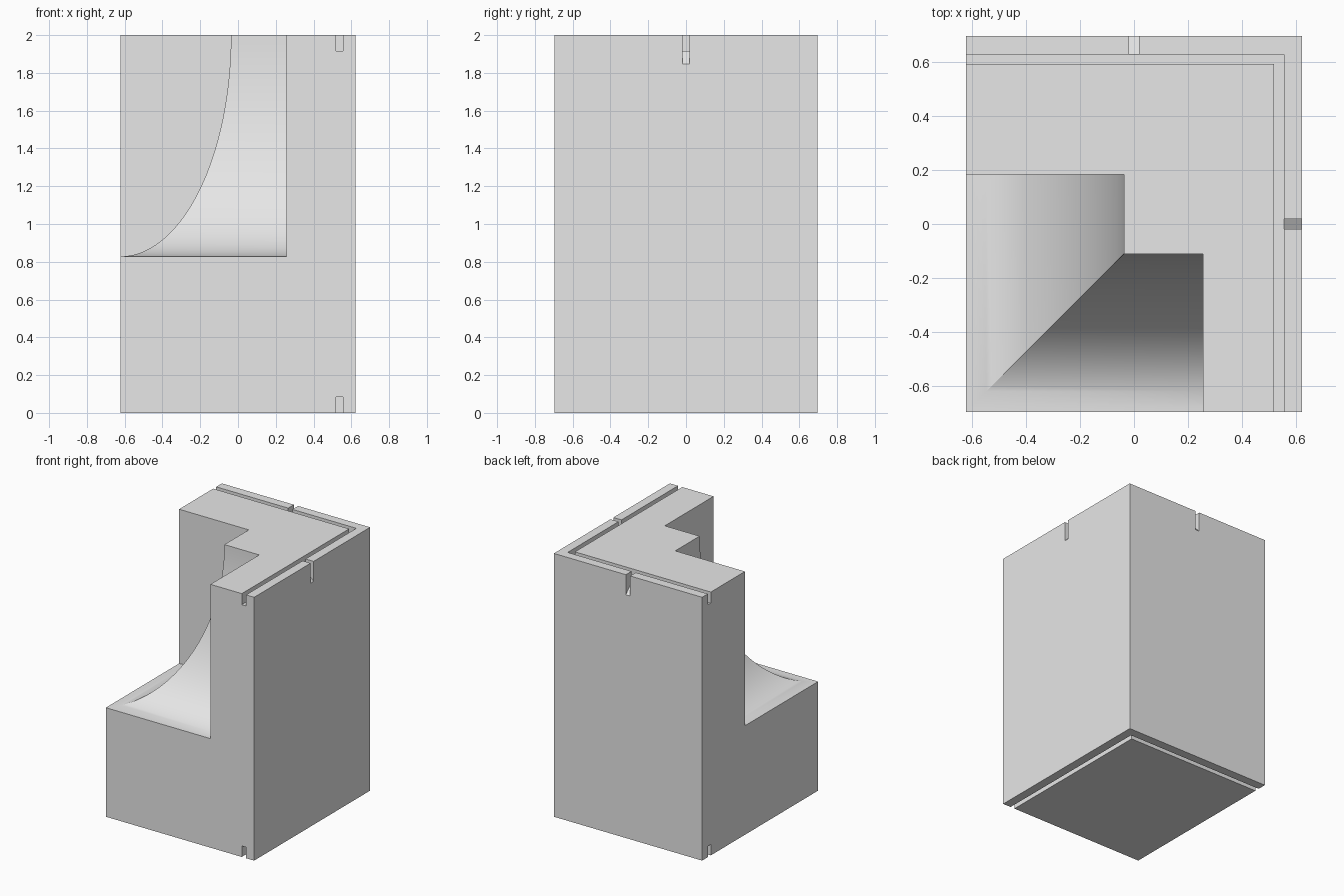
import bpy, bmesh, math

old = bpy.data.objects.get("Cube")
if old:
    bpy.data.objects.remove(old, do_unlink=True)

HX, HY, H = 0.623, 0.696, 2.0          # half width, half depth, height
UNIT = 0.2929                          # module of the scoops
IN, SLOT, DEEP = 0.068, 0.036, 0.084   # groove inset, width, depth
OVER = 0.1                             # cutter overshoot

grey = bpy.data.materials.new("plain_grey")
grey.use_nodes = True
grey.diffuse_color = (0.8, 0.8, 0.8, 1)
grey.node_tree.nodes["Principled BSDF"].inputs["Base Color"].default_value = (0.8, 0.8, 0.8, 1)


def prism(name, profile, start, end, place):
    """Extrude a 2D profile from start to end; place maps (u, v, w) to xyz."""
    bm = bmesh.new()
    face = bm.faces.new([bm.verts.new(place(u, v, start)) for u, v in profile])
    new = bmesh.ops.extrude_face_region(bm, geom=[face])["geom"]
    shift = [b - a for a, b in zip(place(0, 0, start), place(0, 0, end))]
    bmesh.ops.translate(bm, vec=shift, verts=[g for g in new if isinstance(g, bmesh.types.BMVert)])
    bmesh.ops.recalc_face_normals(bm, faces=bm.faces)
    mesh = bpy.data.meshes.new(name)
    bm.to_mesh(mesh)
    bm.free()
    mesh.materials.append(grey)
    obj = bpy.data.objects.new(name, mesh)
    bpy.context.collection.objects.link(obj)
    return obj


def along_x(u, v, w):
    return (w, u, v)


def along_y(u, v, w):
    return (u, w, v)


def along_z(u, v, w):
    return (u, v, w)


# Solid corner block
block = prism("corner_block", [(-HX, -HY), (HX, -HY), (HX, HY), (-HX, HY)], 0, H, along_z)


# Elliptical scoops opening to the left side and to the front
def scoop_profile(edge, steps=48):
    arc = [(edge + 2 * UNIT * math.sin(t), H - 4 * UNIT * math.cos(t))
           for t in (math.pi / 2 * i / steps for i in range(steps + 1))]
    floor = H - 4 * UNIT
    return [(edge - OVER, floor)] + arc + [(arc[-1][0], H + OVER), (edge - OVER, H + OVER)]


cutters = [
    prism("side_scoop_cutter", scoop_profile(-HX), -HY - OVER, -HY + 3 * UNIT, along_y),
    prism("front_scoop_cutter", scoop_profile(-HY), -HX - OVER, -HX + 3 * UNIT, along_x),
]

# L-shaped grooves in the top and bottom
ox, oy = HX - IN, HY - IN
ix, iy = ox - SLOT, oy - SLOT
groove = [(ix, -HY - OVER), (ox, -HY - OVER), (ox, oy),
          (-HX - OVER, oy), (-HX - OVER, iy), (ix, iy)]
cutters.append(prism("top_groove_cutter", groove, H - DEEP, H + OVER, along_z))
cutters.append(prism("bottom_groove_cutter", groove, -OVER, DEEP, along_z))


# Drain notches sloping outward from the top groove
def notch_profile(inner):
    low = H - DEEP
    return [(inner - SLOT / 2, H + OVER), (inner - SLOT / 2, low + SLOT / 2), (inner, low),
            (inner + OVER, low - OVER), (inner + OVER, H + OVER)]


cutters.append(prism("right_notch_cutter", notch_profile(ox), -SLOT / 2, SLOT / 2, along_y and (lambda u, v, w: (u, w, v))))
cutters.append(prism("back_notch_cutter", notch_profile(oy), -SLOT / 2, SLOT / 2, along_x))

# Carve everything and remove the cutters
bpy.context.view_layer.objects.active = block
for cutter in cutters:
    mod = block.modifiers.new(cutter.name, "BOOLEAN")
    mod.operation, mod.solver, mod.object = "DIFFERENCE", "EXACT", cutter
    bpy.ops.object.modifier_apply(modifier=mod.name)
    bpy.data.objects.remove(cutter, do_unlink=True)

bpy.ops.object.select_all(action="DESELECT")
block.select_set(True)
bpy.ops.object.shade_smooth_by_angle(angle=math.radians(20))
